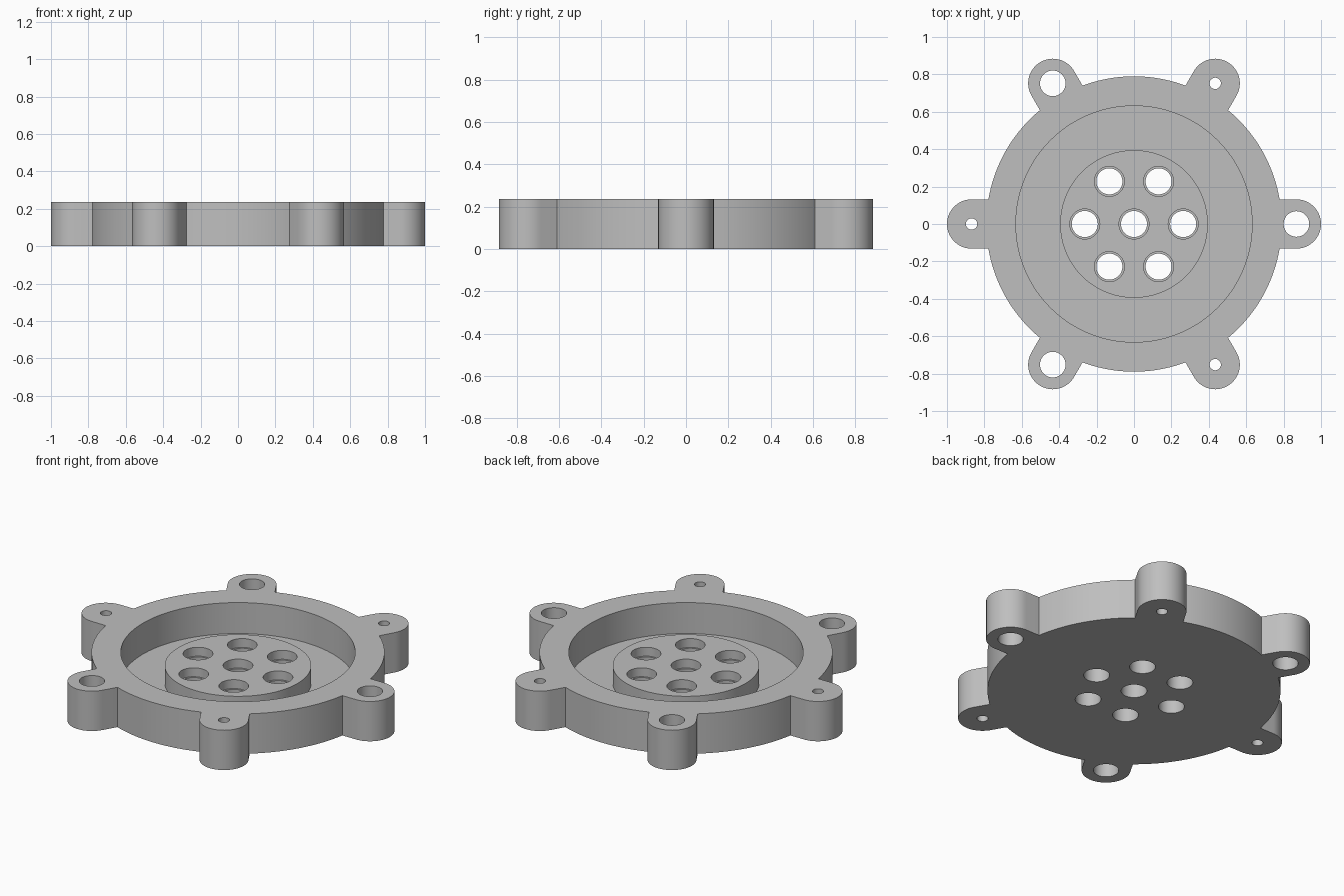
import bpy, bmesh
from math import sin, cos, asin, pi, tau, sqrt, radians

U = 1 / 38          # one design unit
HEIGHT, RIM, POCKET, BOSS = 9, 30, 24, 15
LUG_R, LUG_DIST = 5, 33
FLOOR, BOSS_TOP = 2, 6

old = bpy.data.objects.get("Cube")
if old:
    bpy.data.objects.remove(old, do_unlink=True)

grey = bpy.data.materials.new("plain_grey")
grey.use_nodes = True
colour = (0.52, 0.52, 0.52, 1)
grey.diffuse_color = colour
grey.node_tree.nodes["Principled BSDF"].inputs["Base Color"].default_value = colour


def prism(name, outline, z0, z1):
    """Extrude a flat outline between two heights."""
    bm = bmesh.new()
    base = bm.faces.new([bm.verts.new((x * U, y * U, z0 * U)) for x, y in outline])
    top = bmesh.ops.extrude_face_region(bm, geom=[base])["geom"]
    bmesh.ops.translate(bm, vec=(0, 0, (z1 - z0) * U),
                        verts=[v for v in top if isinstance(v, bmesh.types.BMVert)])
    bmesh.ops.recalc_face_normals(bm, faces=bm.faces)
    mesh = bpy.data.meshes.new(name)
    bm.to_mesh(mesh)
    bm.free()
    mesh.materials.append(grey)
    obj = bpy.data.objects.new(name, mesh)
    bpy.context.collection.objects.link(obj)
    return obj


def circle(r, n, cx=0, cy=0):
    return [(cx + r * cos(tau * i / n), cy + r * sin(tau * i / n)) for i in range(n)]


def combine(target, tool, operation):
    """Apply a boolean and discard the helper."""
    tool.hide_render = True
    mod = target.modifiers.new("cut", "BOOLEAN")
    mod.operation, mod.object, mod.solver = operation, tool, "EXACT"
    bpy.context.view_layer.objects.active = target
    bpy.ops.object.modifier_apply(modifier=mod.name)
    bpy.data.objects.remove(tool, do_unlink=True)


def bore(target, r, x, y, z0, z1, n=48):
    combine(target, prism("bore", circle(r, n, x, y), z0, z1), "DIFFERENCE")


def polar(r, k):
    return r * cos(k * pi / 3), r * sin(k * pi / 3)


# Outline of the housing: six straight-sided round lugs joined by rim arcs
outline = []
half = asin(LUG_R / RIM)
for k in range(6):
    a = k * pi / 3
    cx, cy = polar(LUG_DIST, k)
    for i in range(33):
        t = a - pi / 2 + pi * i / 32
        outline.append((cx + LUG_R * cos(t), cy + LUG_R * sin(t)))
    for i in range(25):
        t = a + half + (pi / 3 - 2 * half) * i / 24
        outline.append((RIM * cos(t), RIM * sin(t)))

housing = prism("housing", outline, 0, HEIGHT)

# Round pocket with a raised central boss
bore(housing, POCKET, 0, 0, FLOOR, HEIGHT + 1, 144)
combine(housing, prism("boss", circle(BOSS, 96), FLOOR - 1, BOSS_TOP), "UNION")

# Stepped holes through the boss
for x, y in [(0, 0)] + [polar(10, k) for k in range(6)]:
    bore(housing, 2.65, x, y, -1, HEIGHT)
    bore(housing, 3.05, x, y, BOSS_TOP - 2, HEIGHT)

# Lug holes alternate between wide and narrow
for k in range(6):
    bore(housing, 1.15 if k % 2 else 2.6, *polar(LUG_DIST, k), -1, HEIGHT + 1)

bpy.ops.object.select_all(action="DESELECT")
housing.select_set(True)
bpy.context.view_layer.objects.active = housing
bpy.ops.object.shade_smooth_by_angle(angle=radians(30))
